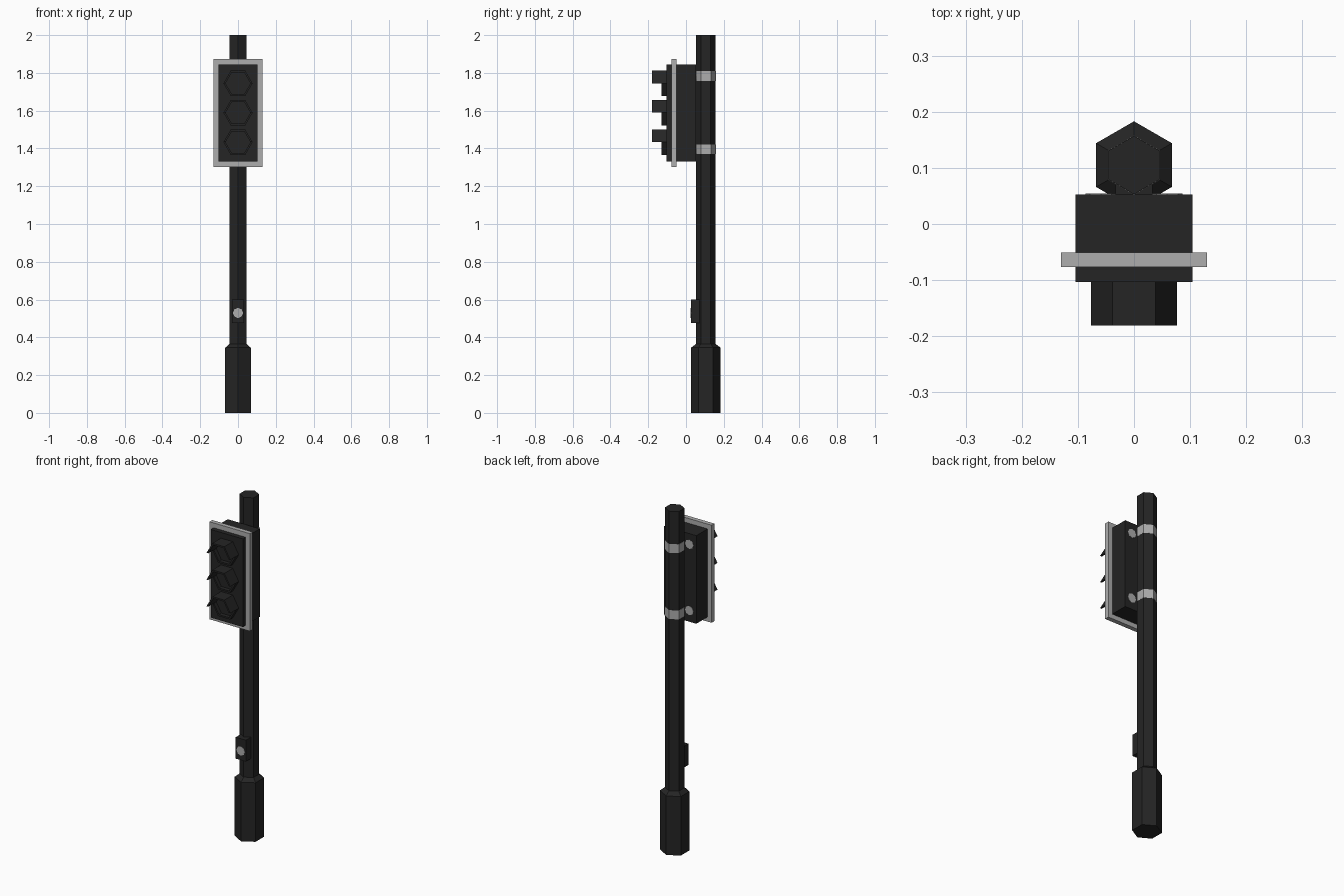
import bpy, bmesh, math
from mathutils import Vector

if "Cube" in bpy.data.objects:
    bpy.data.objects.remove(bpy.data.objects["Cube"])


def material(name, v):
    m = bpy.data.materials.new(name)
    m.diffuse_color = (v, v, v, 1)
    m.use_nodes = True
    m.node_tree.nodes["Principled BSDF"].inputs["Base Color"].default_value = m.diffuse_color
    return m


BLACK = material("black", 0.018)
GREY = material("grey", 0.42)
POLE_Y = 0.105


def make(name, verts, faces, mat):
    bm = bmesh.new()
    vs = [bm.verts.new(v) for v in verts]
    for f in faces:
        bm.faces.new([vs[i] for i in f])
    bmesh.ops.recalc_face_normals(bm, faces=bm.faces)
    me = bpy.data.meshes.new(name)
    bm.to_mesh(me)
    bm.free()
    me.materials.append(mat)
    ob = bpy.data.objects.new(name, me)
    bpy.context.collection.objects.link(ob)
    return ob


def box(name, x, y0, y1, z0, z1, mat):
    v = [(a, b, c) for a in (-x, x) for b in (y0, y1) for c in (z0, z1)]
    f = [(0, 1, 3, 2), (4, 6, 7, 5), (0, 4, 5, 1), (2, 3, 7, 6), (0, 2, 6, 4), (1, 5, 7, 3)]
    return make(name, v, f, mat)


def post(name, profile, mat):
    """Hexagonal upright from (radius, z) pairs, corners towards +-y."""
    v, f = [], []
    for r, z in profile:
        for i in range(6):
            a = math.radians(90 + 60 * i)
            v.append((r * math.cos(a), POLE_Y + r * math.sin(a), z))
    for k in range(len(profile) - 1):
        for i in range(6):
            j = (i + 1) % 6
            f.append((6*k + i, 6*k + j, 6*k + 6 + j, 6*k + 6 + i))
    f += [tuple(range(6)), tuple(range(len(v) - 6, len(v)))]
    return make(name, v, f, mat)


def disc(name, x, z, r, y0, y1, sides, mat):
    v = []
    for y in (y0, y1):
        for i in range(sides):
            a = 2 * math.pi * i / sides
            v.append((x + r * math.cos(a), y, z + r * math.sin(a)))
    f = [(i, (i+1) % sides, sides + (i+1) % sides, sides + i) for i in range(sides)]
    f += [tuple(range(sides)), tuple(range(sides, 2 * sides))]
    return make(name, v, f, mat)


def half_visor(name, z, start, y_front, y_back):
    """Half of a hollow hexagonal visor, starting at the given angle."""
    v, f = [], []
    for i in range(4):
        a = math.radians(start + 60 * i)
        for r in (0.077, 0.066):
            for y in (y_front, y_back):
                v.append((r * math.cos(a), y, z + r * math.sin(a)))
    for i in range(3):
        for a, b in ((0, 1), (1, 3), (3, 2), (2, 0)):
            f.append((4*i + a, 4*i + b, 4*i + 4 + b, 4*i + 4 + a))
    f += [(0, 1, 3, 2), (12, 13, 15, 14)]
    return make(name, v, f, BLACK)


# pole with wider foot
post("pole_and_base", [(0.078, 0), (0.078, 0.345), (0.052, 0.365), (0.052, 2.0)], BLACK)

# signal housing and its border plate
box("signal_housing", 0.104, -0.103, 0.053, 1.33, 1.845, BLACK)
box("border_plate", 0.13, -0.077, -0.051, 1.303, 1.873, GREY)

# three lamps: upper hood is longer than the lower lip
for n, z in zip(("top", "middle", "bottom"), (1.745, 1.589, 1.433)):
    half_visor(n + "_hood", z, 0, -0.181, -0.10)
    half_visor(n + "_lip", z, 180, -0.129, -0.10)
    disc(n + "_lens", 0, z, 0.066, -0.106, -0.10, 6, BLACK)

# clamp bands around the pole and round fixings on the housing back
for n, z in (("upper", 1.783), ("lower", 1.396)):
    post(n + "_clamp_band", [(0.053, z - 0.026), (0.053, z + 0.026)], GREY)
    for side, x in (("left", -0.059), ("right", 0.059)):
        disc(f"{n}_{side}_fixing", x, z, 0.027, 0.05, 0.0545, 8, GREY)

# crossing button box
box("button_box", 0.033, 0.026, 0.09, 0.475, 0.60, BLACK)
disc("push_button", 0, 0.529, 0.027, 0.0245, 0.028, 8, GREY)
